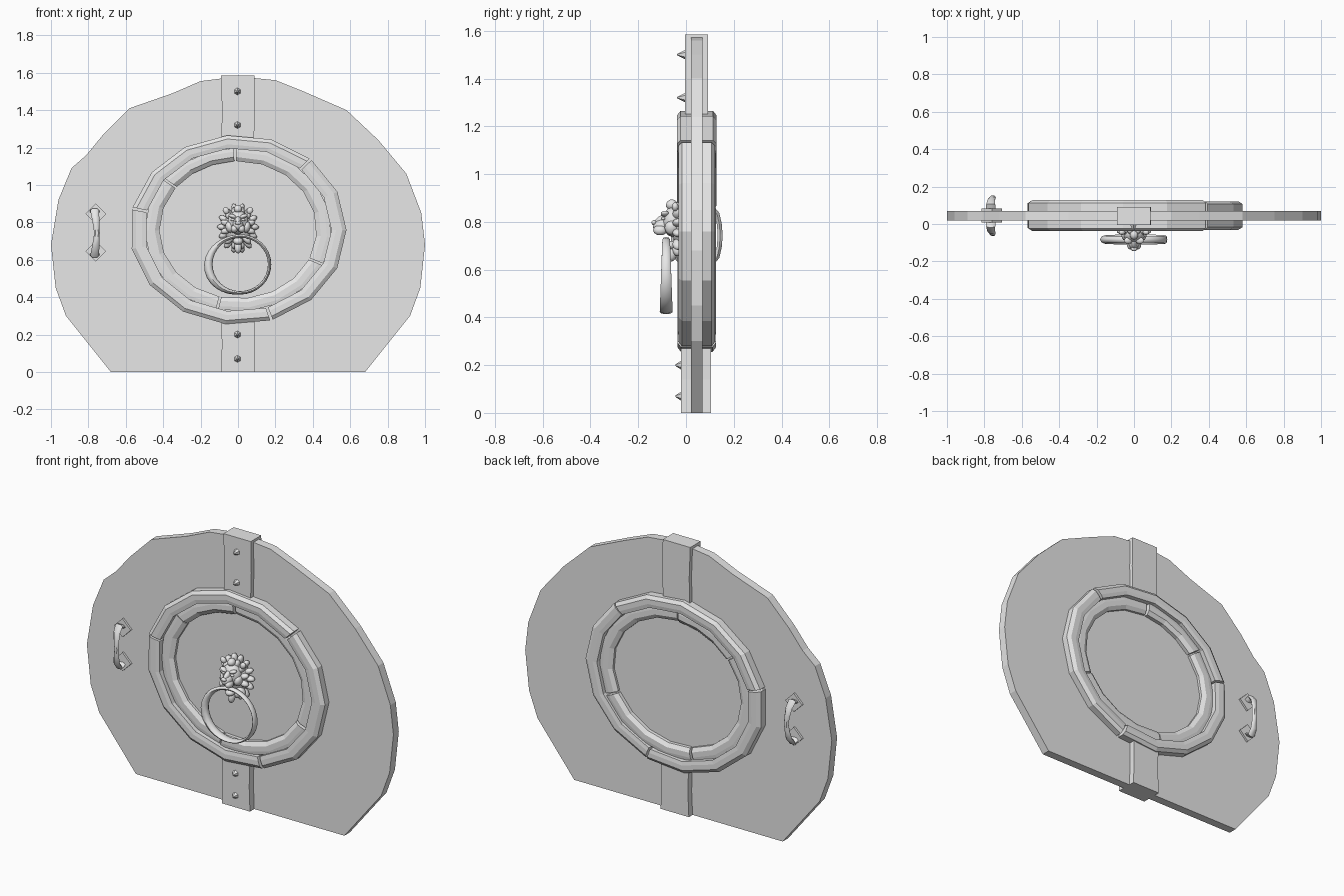
import bpy, bmesh
from math import sin, cos, pi, radians
from mathutils import Vector, Matrix

cube = bpy.data.objects.get("Cube")
if cube:
    bpy.data.objects.remove(cube, do_unlink=True)

# Plain grey for everything
GREY = (0.8, 0.8, 0.8, 1)
mat = bpy.data.materials.new("plain_grey")
mat.diffuse_color = GREY
mat.use_nodes = True
mat.node_tree.nodes["Principled BSDF"].inputs["Base Color"].default_value = GREY

MID_Y, MID_Z = 0.045, 0.76


def finish(name, bm, smooth=None):
    bmesh.ops.recalc_face_normals(bm, faces=bm.faces)
    mesh = bpy.data.meshes.new(name)
    bm.to_mesh(mesh)
    bm.free()
    mesh.materials.append(mat)
    ob = bpy.data.objects.new(name, mesh)
    bpy.context.collection.objects.link(ob)
    if smooth:
        bpy.ops.object.select_all(action='DESELECT')
        ob.select_set(True)
        bpy.context.view_layer.objects.active = ob
        bpy.ops.object.shade_smooth_by_angle(angle=radians(smooth))
    return ob


def sweep(name, sections, closed=False, smooth=None):
    """Skin a list of equal-length cross-sections."""
    bm = bmesh.new()
    rings = [[bm.verts.new(p) for p in s] for s in sections]
    n = len(rings[0])
    pairs = list(zip(rings, rings[1:]))
    if closed:
        pairs.append((rings[-1], rings[0]))
    else:
        bm.faces.new(rings[0])
        bm.faces.new(rings[-1])
    for a, b in pairs:
        for i in range(n):
            j = (i + 1) % n
            bm.faces.new((a[i], a[j], b[j], b[i]))
    return finish(name, bm, smooth)


def prism(name, outline, y0, y1):
    return sweep(name, [[(x, y, z) for x, z in outline] for y in (y0, y1)])


# Door slab with a hand-hewn outline
right = [(0.68, 0), (0.92, 0.30), (0.975, 0.45), (1, 0.68), (0.98, 0.85), (0.90, 1.06),
         (0.75, 1.24), (0.58, 1.40), (0.35, 1.50), (0.2, 1.56), (0, 1.58)]
left = [(-0.2, 1.555), (-0.35, 1.49), (-0.58, 1.41), (-0.72, 1.27), (-0.81, 1.16),
        (-0.89, 1.09), (-0.96, 0.92), (-1, 0.68), (-0.975, 0.45), (-0.92, 0.30), (-0.68, 0)]
prism("door_slab", right + left, 0.02, 0.07)

# Vertical straps wrapped round the slab, slightly bowed
prism("top_strap", [(-0.09, 1.22), (0.085, 1.22), (0.09, 1.40), (0.087, 1.585),
                    (-0.092, 1.585), (-0.085, 1.40)], -0.005, 0.092)
prism("bottom_strap", [(-0.092, 0), (0.092, 0), (0.087, 0.14), (0.09, 0.30),
                       (-0.09, 0.30), (-0.086, 0.14)], -0.02, 0.105)

# Pointed rivets on the front of the straps
for i, (z, base) in enumerate([(1.50, -0.005), (1.32, -0.005), (0.20, -0.02), (0.07, -0.02)]):
    tip = -0.037 if base > -0.01 else -0.045
    bm = bmesh.new()
    place = Matrix.Translation((-0.003, (base + tip) / 2, z)) @ Matrix.Rotation(pi / 2, 4, 'X')
    bmesh.ops.create_cone(bm, cap_ends=True, segments=6, radius1=0.019, radius2=0.003,
                          depth=base - tip, matrix=place)
    finish(f"rivet_{i + 1}", bm)


# Segmented frame rings, chamfered on the front and back
def frame(label, seams, r_out, r_in, half_depths, bevel_out, bevel_in, steps):
    for i, start in enumerate(seams):
        end = seams[(i + 1) % len(seams)]
        if end <= start:
            end += 360
        d = half_depths[i]
        profile = [(r_in, -d * bevel_in), (r_in + 0.025, -d), (r_out - 0.022, -d),
                   (r_out, -d * bevel_out), (r_out, d * bevel_out), (r_out - 0.022, d),
                   (r_in + 0.025, d), (r_in, d * bevel_in)]
        count = max(2, round((end - start) / steps))
        sections = []
        for k in range(count + 1):
            a = radians(start + 0.7 + (end - start - 1.4) * k / count)
            sections.append([(r * cos(a), MID_Y + y, MID_Z + (r - 0.072 * r / 0.575) * sin(a))
                             for r, y in profile])
        sweep(f"{label}_{i + 1}", sections)


frame("outer_frame", [48, 167, 288], 0.58, 0.50, [0.083, 0.081, 0.076], 0.82, 0.95, 24)
frame("inner_frame", [92, 142, 257, 335], 0.50, 0.42, [0.062, 0.054, 0.06, 0.052], 0.95, 0.75, 19)

# Pull handle on both faces, with diamond plates
for side, label in ((-1, "front"), (1, "back")):
    face = MID_Y + side * 0.025
    for z, end in ((0.845, "upper"), (0.645, "lower")):
        prism(f"{label}_{end}_handle_plate",
              [(-0.76 + 0.055 * dx, z + 0.055 * dz) for dx, dz in ((1, 0), (0, 1), (-1, 0), (0, -1))],
              face, face + side * 0.012)
    path = [(0.105, 0, 0.026), (0.122, 0.035, 0.024), (0.09, 0.06, 0.021), (0.045, 0.07, 0.017),
            (0, 0.073, 0.015)]
    path += [(-z, y, w) for z, y, w in path[-2::-1]]
    pts = [Vector((0, face + side * y, 0.743 + z)) for z, y, w in path]
    sections = []
    for k, p in enumerate(pts):
        t = (pts[min(k + 1, len(pts) - 1)] - pts[max(k - 1, 0)]).normalized()
        across = Vector((1, 0, 0))
        up = t.cross(across)
        w = path[k][2]
        bow = -0.766 + 0.012 * (1 - abs(path[k][0]) / 0.122)
        sections.append([p + across * (bow + w * cos(a)) + up * 0.012 * sin(a)
                         for a in (pi * j / 3 for j in range(6))])
    sweep(f"{label}_handle", sections, smooth=50)

# Knocker ring, thin at the top and heavier at the lower left
sections = []
for k in range(32):
    a = 2 * pi * k / 32
    inner = Vector((0.012 + 0.148 * cos(a), 0, 0.575 + 0.143 * sin(a)))
    out = Vector((cos(a), 0, sin(a)))
    thick = 0.009 + 0.014 * max(0, cos(a - radians(190))) ** 2
    deep = 0.016 + 0.011 * (0.5 - 0.5 * sin(a))
    sections.append([inner + out * thick * (1 + cos(b)) + Vector((0, -0.083 + deep * sin(b), 0))
                     for b in (2 * pi * j / 8 for j in range(8))])
sweep("knocker_ring", sections, closed=True, smooth=50)


# Lion head knocker
def blobs(name, items, mirror=False):
    """Group of stretched spheres: (centre, size, roll about y, tilt about x)."""
    bm = bmesh.new()
    for centre, size, roll, tilt in items:
        for s in ((1, -1) if mirror else (1,)):
            m = (Matrix.Translation((s * centre[0], centre[1], centre[2]))
                 @ Matrix.Rotation(s * roll, 4, 'Y') @ Matrix.Rotation(tilt, 4, 'X')
                 @ Matrix.Diagonal((*size, 1)))
            bmesh.ops.create_icosphere(bm, subdivisions=2, radius=1, matrix=m)
    return finish(name, bm, 40)


blobs("lion_skull", [((0, -0.01, 0.775), (0.08, 0.05, 0.095), 0, 0),
                     ((0, -0.055, 0.80), (0.058, 0.045, 0.065), 0, 0)])
# Mane locks in two layers round the face
locks = []
for layer, (rx, rz, y, count) in enumerate([(0.082, 0.098, -0.005, 14), (0.066, 0.08, -0.035, 12)]):
    for k in range(count):
        a = 2 * pi * (k + 0.5 * layer) / count
        drop = 0.012 if sin(a) < -0.5 else 0
        locks.append(((rx * cos(a), y, 0.775 + rz * sin(a) - drop),
                      (0.017, 0.022, 0.03), pi / 2 - a, 0))
blobs("lion_mane", locks)
blobs("lion_muzzle", [((0, -0.095, 0.785), (0.03, 0.045, 0.03), 0, 0.15),
                      ((0, -0.09, 0.812), (0.017, 0.045, 0.02), 0, 0.35),
                      ((0, -0.134, 0.797), (0.018, 0.011, 0.011), 0, 0)])
blobs("lion_jowls", [((0.019, -0.108, 0.765), (0.02, 0.03, 0.022), -0.3, 0)], True)
blobs("lion_chin", [((0, -0.07, 0.70), (0.028, 0.03, 0.02), 0, 0.2),
                    ((0, -0.058, 0.668), (0.02, 0.022, 0.036), 0, -0.2)])
blobs("lion_brows", [((0.03, -0.088, 0.833), (0.024, 0.018, 0.011), -0.35, 0)], True)
blobs("lion_eyes", [((0.029, -0.095, 0.814), (0.011, 0.008, 0.007), 0.2, 0)], True)
blobs("lion_cheeks", [((0.045, -0.06, 0.775), (0.022, 0.03, 0.032), 0.2, 0)], True)
blobs("lion_ears", [((0.064, -0.045, 0.862), (0.017, 0.014, 0.02), 0.6, 0)], True)
blobs("lion_forelock", [((0, -0.06, 0.872), (0.022, 0.025, 0.022), 0, 0.4)])
